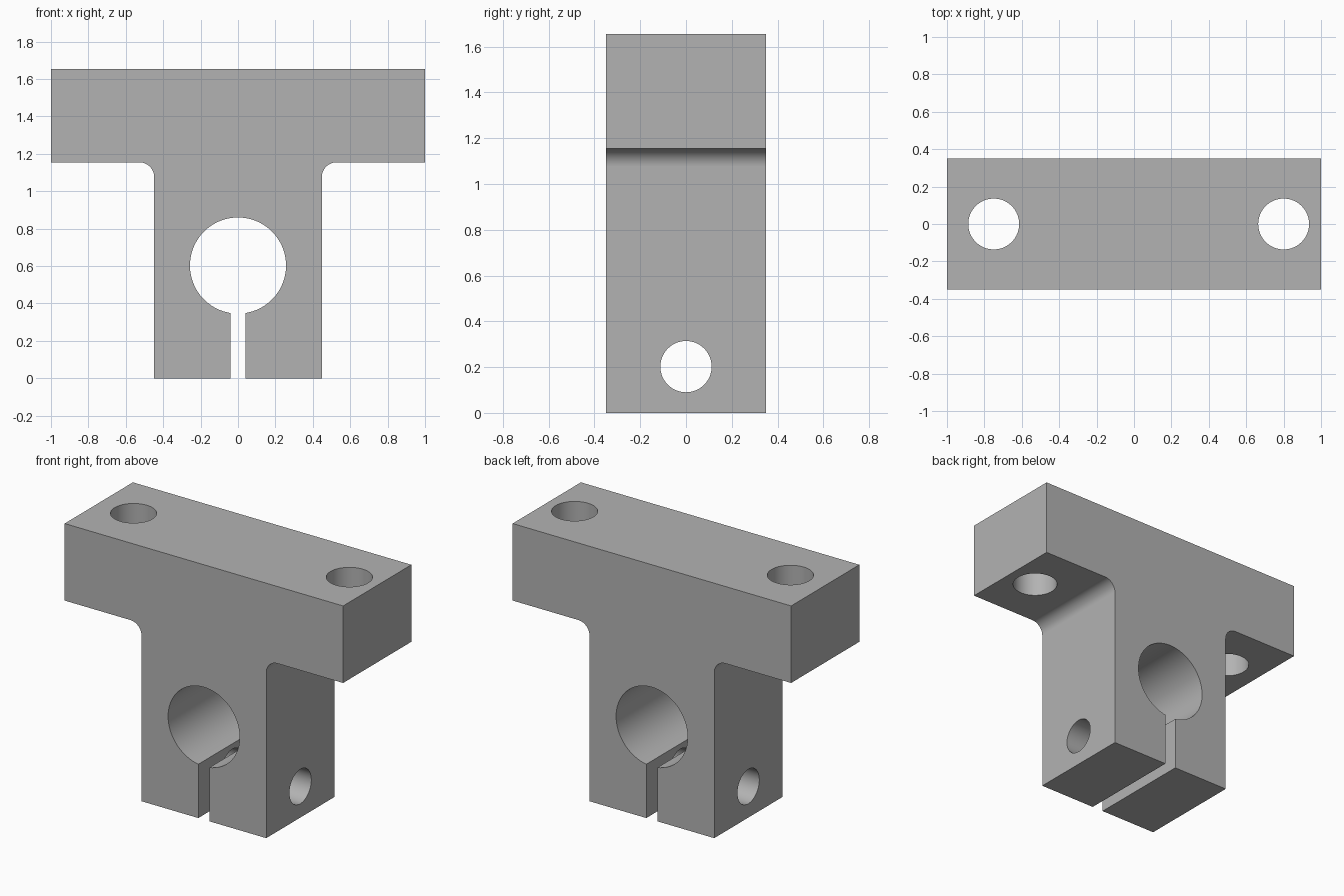
import bpy
import bmesh
from math import asin, cos, sin, pi, radians
from mathutils import Vector

cube = bpy.data.objects.get("Cube")
if cube:
    bpy.data.objects.remove(cube, do_unlink=True)

# Main dimensions
HALF_DEPTH = 0.35
TOP, SHOULDER = 1.655, 1.155
LEG, FILLET = 0.448, 0.08
BORE_Z, BORE_R, SLOT = 0.603, 0.257, 0.04

grey = bpy.data.materials.new("machined_grey")
grey.use_nodes = True
colour = (0.45, 0.45, 0.45, 1)
grey.diffuse_color = colour
grey.node_tree.nodes["Principled BSDF"].inputs["Base Color"].default_value = colour


def arc(cx, cz, r, start, end, steps):
    """Points along an arc in the x-z plane."""
    angles = [start + (end - start) * i / steps for i in range(steps + 1)]
    return [(cx + r * cos(a), cz + r * sin(a)) for a in angles]


def extrude_profile(name, points):
    """Solid from an x-z outline, extruded through the full depth."""
    bm = bmesh.new()
    face = bm.faces.new([bm.verts.new((x, -HALF_DEPTH, z)) for x, z in points])
    result = bmesh.ops.extrude_face_region(bm, geom=[face])
    moved = [v for v in result["geom"] if isinstance(v, bmesh.types.BMVert)]
    bmesh.ops.translate(bm, verts=moved, vec=(0, 2 * HALF_DEPTH, 0))
    bmesh.ops.recalc_face_normals(bm, faces=bm.faces)
    mesh = bpy.data.meshes.new(name)
    bm.to_mesh(mesh)
    bm.free()
    obj = bpy.data.objects.new(name, mesh)
    bpy.context.collection.objects.link(obj)
    return obj


def drill(obj, centre, radius, length, axis):
    """Cut a round through hole along the given axis."""
    turn = Vector((0, 0, 1)).rotation_difference(Vector(axis)).to_euler()
    bpy.ops.mesh.primitive_cylinder_add(
        vertices=64, radius=radius, depth=length, location=centre, rotation=turn)
    cutter = bpy.context.object
    cutter.name = "hole_cutter"
    cutter.hide_render = True
    cutter.data.materials.append(grey)
    cut = obj.modifiers.new("hole", "BOOLEAN")
    cut.operation, cut.solver, cut.object = "DIFFERENCE", "EXACT", cutter
    bpy.context.view_layer.objects.active = obj
    bpy.ops.object.modifier_apply(modifier=cut.name)
    bpy.data.objects.remove(cutter, do_unlink=True)


# T-shaped outline: right half, mirrored left half, then slot and bore
right_half = [(SLOT, 0), (LEG, 0)]
right_half += arc(LEG + FILLET, SHOULDER - FILLET, FILLET, pi, pi / 2, 12)
right_half += [(1, SHOULDER), (1, TOP)]
left_half = [(-x, z) for x, z in reversed(right_half)]
gap = asin(SLOT / BORE_R)
bore = arc(0, BORE_Z, BORE_R, 1.5 * pi - gap, -pi / 2 + gap, 72)

bracket = extrude_profile("shaft_support_bracket", right_half + left_half + bore)
bracket.data.materials.append(grey)

# Mounting holes in the flange and the clamp screw hole across the legs
for x in (-0.75, 0.8):
    drill(bracket, (x, 0, (TOP + SHOULDER) / 2), 0.136, 1, (0, 0, 1))
drill(bracket, (0, 0, 0.202), 0.112, 1.2, (1, 0, 0))

# Smooth round walls, crisp edges and flat faces
bpy.ops.object.select_all(action="DESELECT")
bracket.select_set(True)
bpy.context.view_layer.objects.active = bracket
bpy.ops.object.shade_smooth_by_angle(angle=radians(30))
weighted = bracket.modifiers.new("weighted_normals", "WEIGHTED_NORMAL")
weighted.keep_sharp = True
